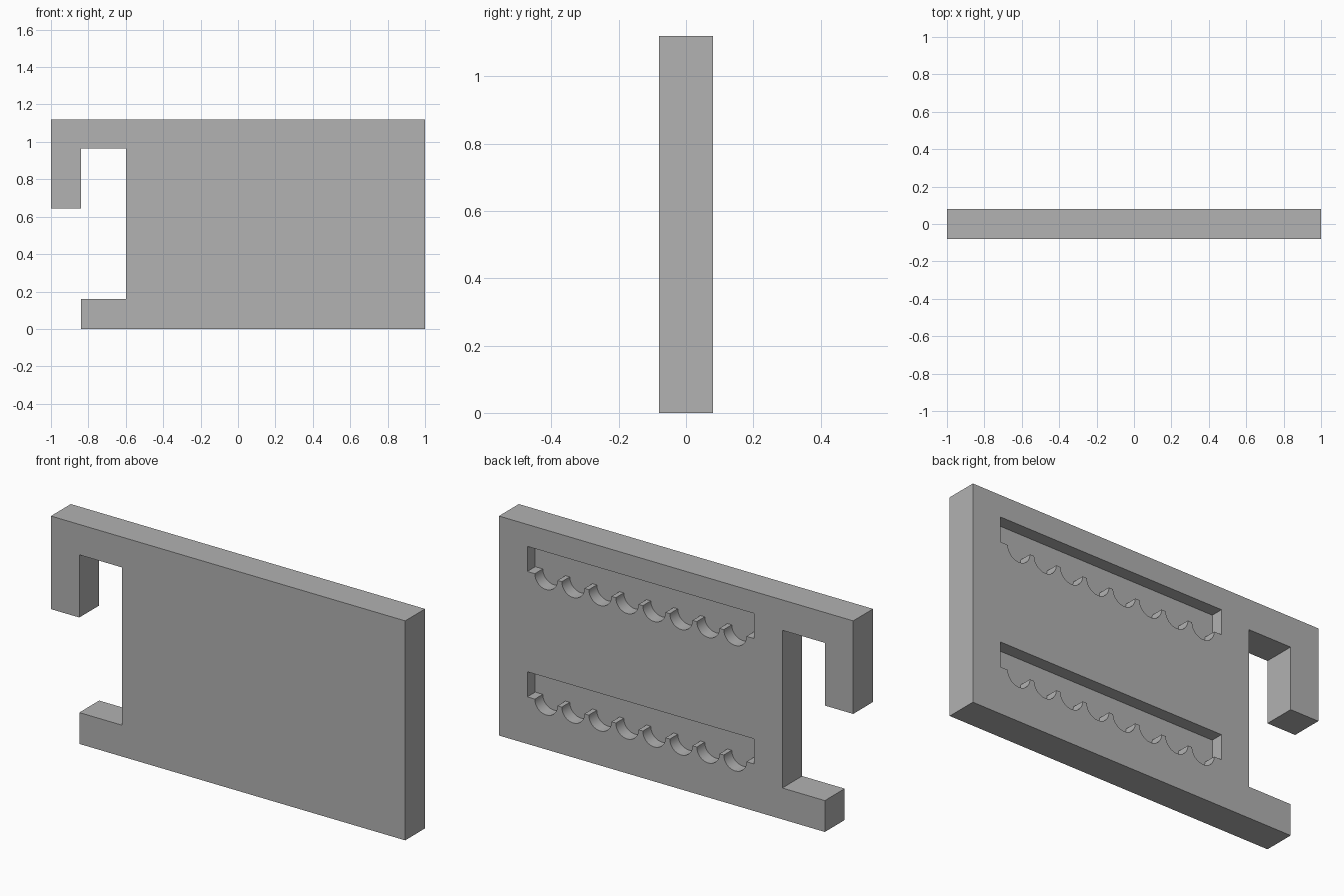
import bpy
import bmesh
from math import sin, cos, pi, radians

THICK = 0.16
HEIGHT = 1.12
POCKET_DEPTH = 0.064
POCKET_LEFT, POCKET_RIGHT = 0.84, -0.44
POCKET_HEIGHT = 0.128
SCALLOPS, PITCH, RADIUS = 8, 0.1524, 0.064
ARC_STEPS = 24

cube = bpy.data.objects.get("Cube")
if cube:
    bpy.data.objects.remove(cube, do_unlink=True)

grey = bpy.data.materials.new("plain grey")
grey.use_nodes = True
colour = (0.445, 0.445, 0.445, 1)
grey.diffuse_color = colour
grey.node_tree.nodes["Principled BSDF"].inputs["Base Color"].default_value = colour


def prism(name, outline, y0, y1):
    """Extrude an x-z outline from y0 to y1."""
    bm = bmesh.new()
    face = bm.faces.new([bm.verts.new((x, y0, z)) for x, z in outline])
    made = bmesh.ops.extrude_face_region(bm, geom=[face])["geom"]
    verts = [v for v in made if isinstance(v, bmesh.types.BMVert)]
    bmesh.ops.translate(bm, verts=verts, vec=(0, y1 - y0, 0))
    bmesh.ops.recalc_face_normals(bm, faces=bm.faces)
    mesh = bpy.data.meshes.new(name)
    bm.to_mesh(mesh)
    bm.free()
    mesh.materials.append(grey)
    obj = bpy.data.objects.new(name, mesh)
    bpy.context.collection.objects.link(obj)
    return obj


def pocket_outline(floor):
    """Long slot whose lower edge is a row of half-round notches."""
    top = floor + POCKET_HEIGHT
    points = [(POCKET_LEFT, top), (POCKET_RIGHT, top), (POCKET_RIGHT, floor)]
    middle = (POCKET_LEFT + POCKET_RIGHT) / 2
    for i in range(SCALLOPS):
        cx = middle + (i - (SCALLOPS - 1) / 2) * PITCH
        for s in range(ARC_STEPS + 1):
            a = pi * s / ARC_STEPS
            points.append((cx - RADIUS * cos(a), floor - RADIUS * sin(a)))
    points.append((POCKET_LEFT, floor))
    return points


# Plate with a hook and a lower foot on one side
plate = prism("hooked_plate", [
    (-1, HEIGHT), (-1, 0.645), (-0.84, 0.645), (-0.84, 0.965), (-0.6, 0.965),
    (-0.6, 0.16), (-0.84, 0.16), (-0.84, 0), (1, 0), (1, HEIGHT),
], -THICK / 2, THICK / 2)

bpy.ops.object.select_all(action="DESELECT")
plate.select_set(True)
bpy.context.view_layer.objects.active = plate

# Two scalloped pockets cut into the back face
for floor in (0.88, 0.24):
    cutter = prism("pocket_cutter", pocket_outline(floor),
                   THICK / 2 - POCKET_DEPTH, THICK / 2 + 0.1)
    cutter.hide_render = True
    cut = plate.modifiers.new("pocket", "BOOLEAN")
    cut.operation = "DIFFERENCE"
    cut.solver = "EXACT"
    cut.object = cutter
    bpy.ops.object.modifier_apply(modifier=cut.name)
    bpy.data.objects.remove(cutter, do_unlink=True)

bpy.ops.object.shade_smooth_by_angle(angle=radians(30))
